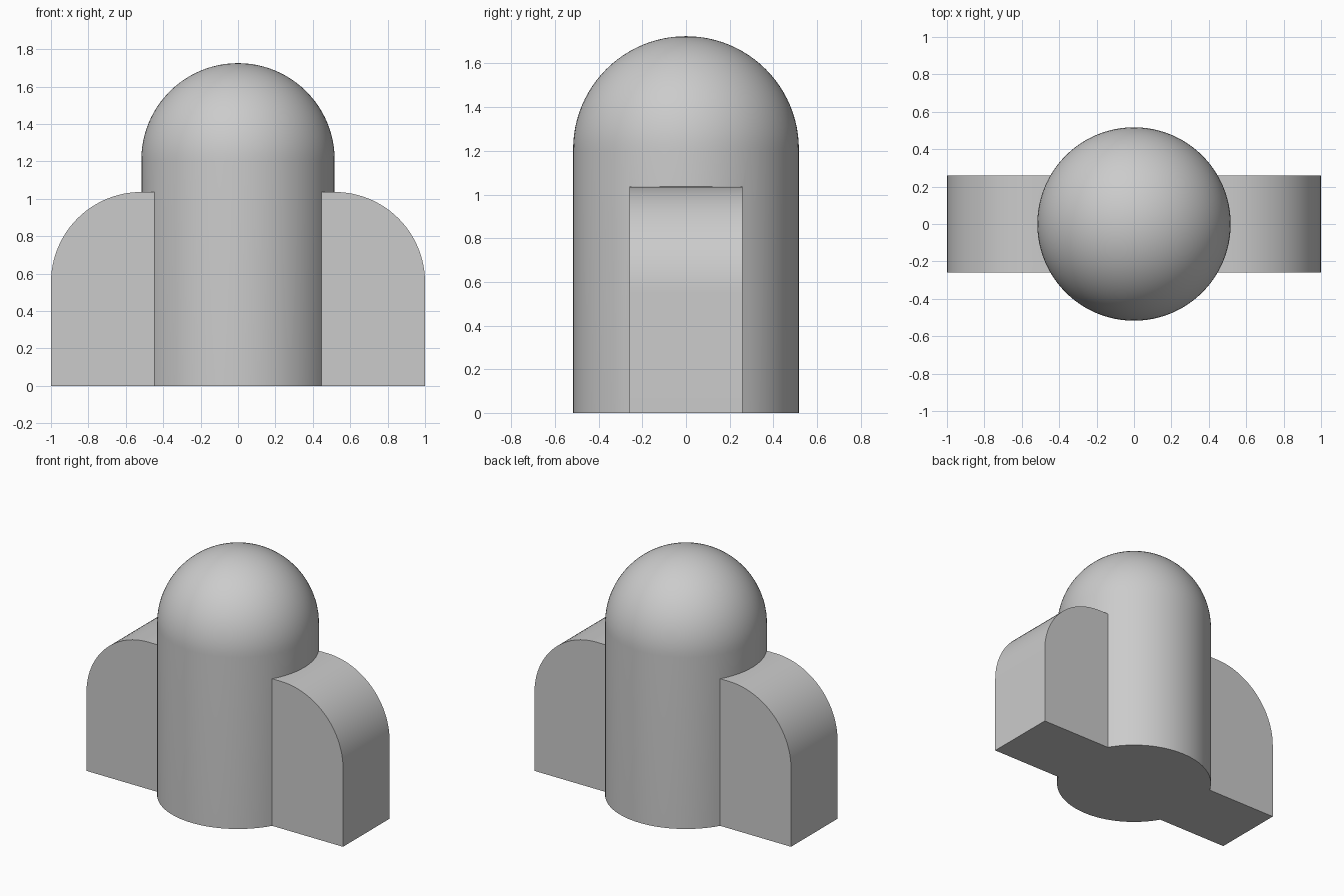
import bpy
import bmesh
from math import sin, cos, pi, tau

cube = bpy.data.objects.get("Cube")
if cube:
    bpy.data.objects.remove(cube, do_unlink=True)

RADIUS = 0.517        # body and dome
WALL = 1.208          # height where the dome starts
FIN_TOP = 1.036
FIN_ROUND = 0.483     # radius of the rounded outer shoulder
FIN_HALF = 0.259      # half thickness of the fins

grey = bpy.data.materials.new("plain grey")
grey.use_nodes = True
colour = (0.6, 0.6, 0.6, 1)
grey.diffuse_color = colour
grey.node_tree.nodes["Principled BSDF"].inputs["Base Color"].default_value = colour


def make_object(name, bm):
    bmesh.ops.recalc_face_normals(bm, faces=bm.faces)
    mesh = bpy.data.meshes.new(name)
    bm.to_mesh(mesh)
    bm.free()
    mesh.materials.append(grey)
    obj = bpy.data.objects.new(name, mesh)
    bpy.context.collection.objects.link(obj)
    return obj


def arc(cx, cz, r, steps):
    """Quarter circle from the side up to the top."""
    return [(cx + r * cos(a), cz + r * sin(a))
            for a in (pi / 2 * i / steps for i in range(steps + 1))]


# Domed body: a wall and quarter circle turned around z
bm = bmesh.new()
profile = [(RADIUS, 0)] + arc(0, WALL, RADIUS, 24)
verts = [bm.verts.new((x, 0, z)) for x, z in profile]
edges = [bm.edges.new(pair) for pair in zip(verts, verts[1:])]
bmesh.ops.spin(bm, geom=verts + edges, cent=(0, 0, 0), axis=(0, 0, 1),
               angle=tau, steps=96, use_duplicate=False)
bmesh.ops.remove_doubles(bm, verts=bm.verts, dist=1e-4)
bmesh.ops.holes_fill(bm, edges=[e for e in bm.edges if e.is_boundary], sides=0)
body = make_object("domed_body", bm)

# Side fins: one round-shouldered slab passing through the body
bm = bmesh.new()
right_half = [(1, 0)] + arc(1 - FIN_ROUND, FIN_TOP - FIN_ROUND, FIN_ROUND, 24)
outline = right_half + [(-x, z) for x, z in reversed(right_half)]
face = bm.faces.new([bm.verts.new((x, -FIN_HALF, z)) for x, z in outline])
grown = bmesh.ops.extrude_face_region(bm, geom=[face])["geom"]
bmesh.ops.translate(bm, vec=(0, 2 * FIN_HALF, 0),
                    verts=[v for v in grown if isinstance(v, bmesh.types.BMVert)])
fins = make_object("side_fins", bm)

# Join both into one clean solid
union = body.modifiers.new("join_fins", 'BOOLEAN')
union.operation = 'UNION'
union.solver = 'EXACT'
union.object = fins
bpy.ops.object.select_all(action='DESELECT')
body.select_set(True)
bpy.context.view_layer.objects.active = body
bpy.ops.object.modifier_apply(modifier=union.name)
bpy.data.objects.remove(fins, do_unlink=True)
body.name = "domed_body_with_fins"
bpy.ops.object.shade_smooth_by_angle()
